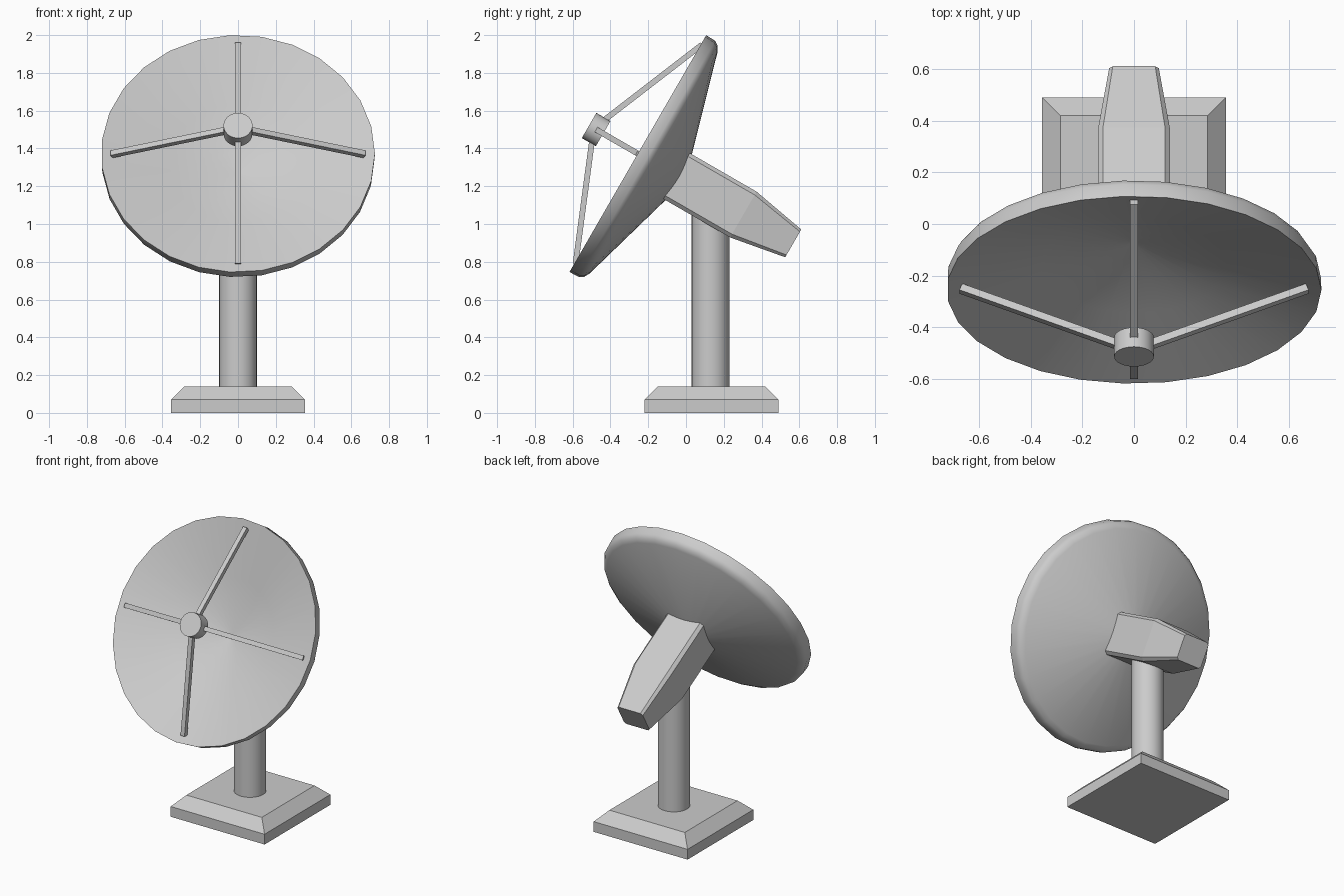
import bpy, bmesh, math
from mathutils import Matrix, Vector

if "Cube" in bpy.data.objects:
    bpy.data.objects.remove(bpy.data.objects["Cube"])

# Dish frame: local z looks out of the dish, local y runs up its face
TILT = Matrix.Translation((0, -0.255, 1.3725)) @ Matrix.Rotation(math.radians(60), 4, 'X')
IDENT = Matrix.Identity(4)


def finish(name, bm, matrix=IDENT, smooth=False):
    bmesh.ops.recalc_face_normals(bm, faces=bm.faces)
    mesh = bpy.data.meshes.new(name)
    bm.to_mesh(mesh)
    bm.free()
    mesh.transform(matrix)
    obj = bpy.data.objects.new(name, mesh)
    bpy.context.collection.objects.link(obj)
    if smooth:
        bpy.ops.object.select_all(action='DESELECT')
        obj.select_set(True)
        bpy.context.view_layer.objects.active = obj
        bpy.ops.object.shade_smooth_by_angle(angle=math.radians(32))
    return obj


def loft(name, rings, matrix=IDENT, smooth=False):
    """Skin a list of equal-sized point rings and cap both ends."""
    bm = bmesh.new()
    vs = [[bm.verts.new(p) for p in ring] for ring in rings]
    n = len(vs[0])
    for a, b in zip(vs, vs[1:]):
        for i in range(n):
            j = (i + 1) % n
            bm.faces.new((a[i], a[j], b[j], b[i]))
    bm.faces.new(vs[0])
    bm.faces.new(vs[-1])
    return finish(name, bm, matrix, smooth)


def circle(r, z, n, x=0, y=0):
    return [(x + r * math.cos(2 * math.pi * i / n), y + r * math.sin(2 * math.pi * i / n), z)
            for i in range(n)]


def square(h, z, y):
    return [(-h, y - h, z), (h, y - h, z), (h, y + h, z), (-h, y + h, z)]


def octagon(hx, hy, c, z):
    return [(hx, hy - c, z), (hx - c, hy, z), (c - hx, hy, z), (-hx, hy - c, z),
            (-hx, c - hy, z), (c - hx, -hy, z), (hx - c, -hy, z), (hx, c - hy, z)]


# Base slab with sloped top, and the pole
loft("base", [square(0.355, 0, 0.135), square(0.355, 0.07, 0.135), square(0.285, 0.14, 0.135)])
loft("pole", [circle(0.1, 0.13, 32, y=0.13), circle(0.1, 1.12, 32, y=0.13)], smooth=True)

# Dish: profile from the inner apex over the rim to the back apex
profile = [(0.002, -0.21), (0.36, -0.107), (0.725, 0), (0.723, -0.055), (0.708, -0.08),
           (0.68, -0.096), (0.14, -0.25), (0.07, -0.267), (0.002, -0.275)]
loft("dish", [circle(r, z, 27) for r, z in profile], TILT, smooth=True)

# Tapered arm behind the dish with chamfered long edges
loft("rear_arm", [octagon(0.14, 0.14, 0.02, -0.23), octagon(0.14, 0.14, 0.02, -0.645),
                  octagon(0.096, 0.085, 0.014, -0.95)], TILT)

# Feed receiver in front of the dish
loft("feed", [circle(0.077, 0.212, 24), circle(0.077, 0.298, 24)], TILT, smooth=True)

# Four square struts from the rim to the feed
start, end = Vector((0.06, 0, 0.245)), Vector((0.67, 0, -0.006))
axis = end - start
side = Vector((0, 0.015, 0))
up = axis.cross(side).normalized() * 0.015
section = [side + up, up - side, -side - up, side - up]
for i, label in enumerate(("right", "top", "left", "bottom")):
    spin = Matrix.Rotation(i * math.pi / 2, 4, 'Z')
    loft("strut_" + label, [[p + s for s in section] for p in (start, end)], TILT @ spin)
